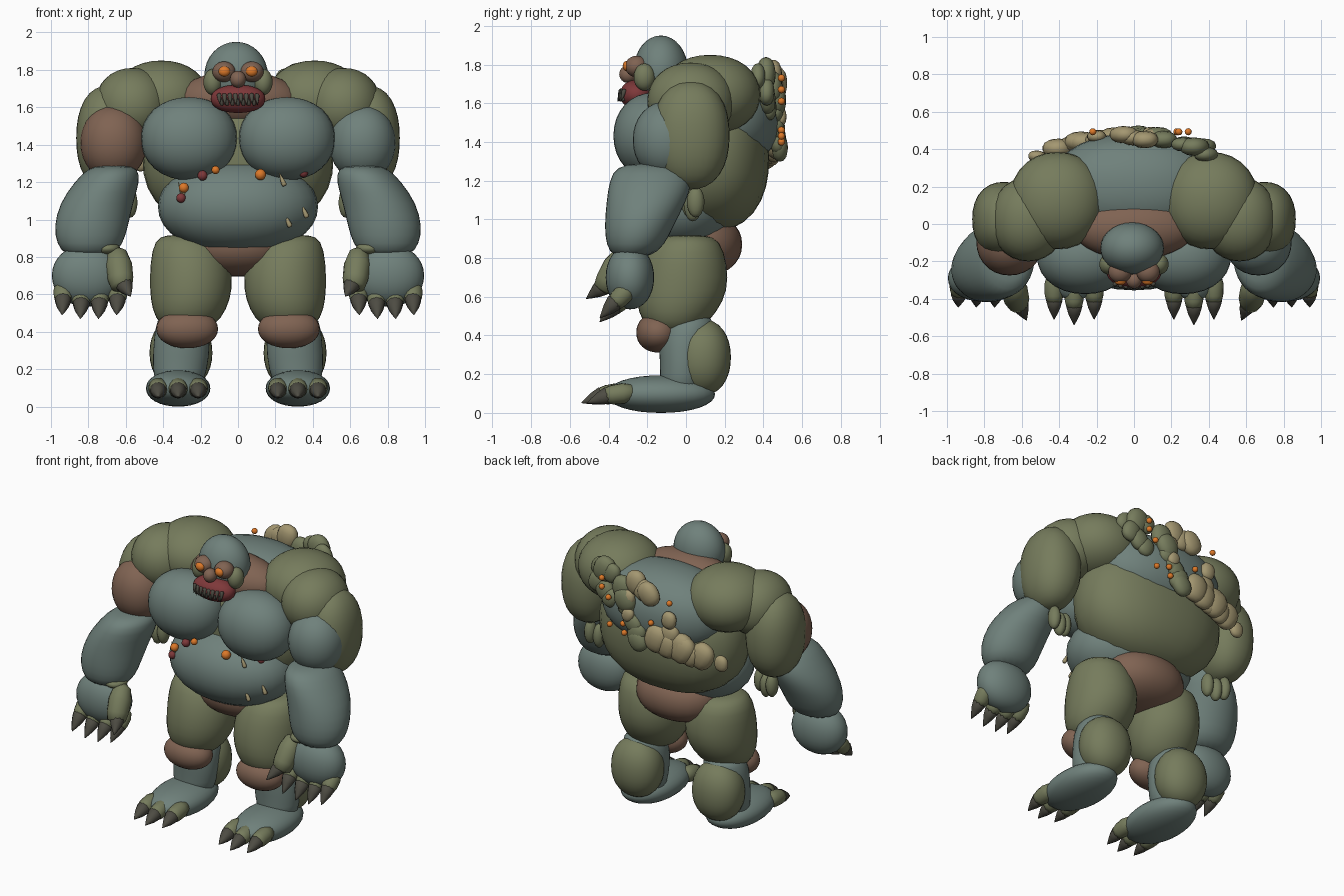
import bpy, bmesh, math, random
from mathutils import Vector, Euler

random.seed(4)
cube = bpy.data.objects.get("Cube")
if cube:
    bpy.data.objects.remove(cube, do_unlink=True)


def material(name, r, g, b):
    m = bpy.data.materials.new(name)
    m.use_nodes = True
    m.diffuse_color = (r, g, b, 1)
    m.node_tree.nodes["Principled BSDF"].inputs["Base Color"].default_value = (r, g, b, 1)
    return m


GREY = material("grey_skin", .16, .22, .2)
OLIVE = material("olive_hide", .18, .2, .108)
BROWN = material("brown_flesh", .215, .125, .085)
RED = material("dark_red", .21, .04, .042)
ORANGE = material("orange_glow", .72, .19, .022)
TAN = material("tan_growth", .37, .31, .165)
CLAW = material("dark_claw", .075, .072, .056)


def finish(name, bm, mat):
    mesh = bpy.data.meshes.new(name)
    bmesh.ops.recalc_face_normals(bm, faces=bm.faces)
    bm.to_mesh(mesh)
    bm.free()
    mesh.materials.append(mat)
    for p in mesh.polygons:
        p.use_smooth = True
    ob = bpy.data.objects.new(name, mesh)
    bpy.context.collection.objects.link(ob)
    return ob


def blob(name, loc, rad, mat, power=2, rot=(0, 0, 0), seg=28):
    """Ellipsoid; a power above 2 makes it boxier."""
    bm = bmesh.new()
    bmesh.ops.create_uvsphere(bm, u_segments=seg, v_segments=seg // 2 + 2, radius=1)
    turn = Euler(rot)
    for v in bm.verts:
        k = sum(abs(c) ** power for c in v.co) ** (-1 / power)
        p = Vector(c * k * r for c, r in zip(v.co, rad))
        p.rotate(turn)
        v.co = p + Vector(loc)
    return finish(name, bm, mat)


def skin(name, loops, mat, smooth=0):
    """Bridge loops of points into a closed body."""
    bm = bmesh.new()
    rows = [[bm.verts.new(p) for p in loop] for loop in loops]
    n = len(rows[0])
    for a, b in zip(rows, rows[1:]):
        for i in range(n):
            bm.faces.new((a[i], a[(i + 1) % n], b[(i + 1) % n], b[i]))
    bm.faces.new(rows[0])
    bm.faces.new(rows[-1])
    ob = finish(name, bm, mat)
    if smooth:
        mod = ob.modifiers.new("Smooth", "SUBSURF")
        mod.levels = mod.render_levels = smooth


def circle(n):
    return [(math.cos(math.tau * i / n), math.sin(math.tau * i / n)) for i in range(n)]


def limb(name, s, rings, mat):
    """Horizontal ellipses (x, y, z, rx, ry) joined into a limb on side s."""
    skin(name, [[(s * x + rx * c, y + ry * d, z) for c, d in circle(18)]
                for x, y, z, rx, ry in rings], mat, 1)


def spindle(name, a, b, profile, mat, n=10):
    """Round body turned about the line from a to b."""
    a, b = Vector(a), Vector(b)
    d = (b - a).normalized()
    u = d.orthogonal().normalized()
    w = d.cross(u)
    skin(name, [[a.lerp(b, t) + (u * c + w * s) * r for c, s in circle(n)]
                for t, r in profile], mat)


def claw(name, a, b, r, mat=CLAW):
    spindle(name, a, b, [(0, r * .75), (.15, r), (.5, r * .72), (.8, r * .33), (1, r * .04)], mat)


def digit(name, a, b, r):
    spindle(name, a, b, [(0, r * .3), (.1, r * .75), (.4, r), (.75, r * .95), (.95, r * .8), (1, r * .4)], OLIVE, 14)


# Torso
blob("ribcage", (0, .12, 1.32), (.51, .31, .385), OLIVE, 2.3)
blob("upper_back", (0, .2, 1.52), (.445, .285, .265), GREY, 2.2)
blob("belly", (0, -.05, 1.068), (.428, .305, .25), GREY, 2.1)
blob("pelvis", (0, .04, .87), (.29, .25, .175), BROWN, 2.2)
blob("neck", (0, -.02, 1.64), (.33, .17, .155), BROWN)

# Head and face
blob("head", (-.01, -.13, 1.77), (.17, .14, .18), GREY)
blob("nose", (0, -.3, 1.75), (.042, .045, .045), BROWN)
blob("mouth", (0, -.255, 1.645), (.146, .085, .075), RED, 2.2)
for i in range(8):
    x = (i - 3.5) * .029
    y = -.333 + x * x * 1.6
    claw(f"tooth_{i}", (x, y, 1.672), (x + .003, y - .02, 1.618 - .008 * (i % 2)), .013)
for i in range(7):
    x = (i - 3) * .029
    y = -.333 + x * x * 1.6
    claw(f"lower_tooth_{i}", (x, y, 1.612), (x, y - .016, 1.652), .011)

for s, side in ((1, "left"), (-1, "right")):
    blob(side + "_eye_socket", (s * .075, -.255, 1.79), (.062, .06, .055), BROWN)
    blob(side + "_eye", (s * .073, -.305, 1.792), (.031, .022, .027), ORANGE)
    blob(side + "_cheek", (s * .135, -.215, 1.735), (.05, .055, .07), OLIVE)

    # Chest and shoulders
    blob(side + "_pectoral", (s * .262, -.17, 1.432), (.257, .205, .222), GREY, 2.1)
    blob(side + "_trapezius", (s * .41, .125, 1.645), (.255, .26, .205), OLIVE, 2.1)
    blob(side + "_deltoid", (s * .565, .025, 1.61), (.2, .225, .2), OLIVE, 2.1)

    # Arms
    blob(side + "_triceps", (s * .695, .025, 1.435), (.17, .2, .28), OLIVE, 2.25)
    blob(side + "_biceps", (s * .665, -.095, 1.41), (.178, .18, .2), GREY if s > 0 else BROWN, 2.1)
    limb(side + "_forearm", s, [(.665, -.17, 1.29, .06, .08), (.668, -.175, 1.275, .14, .19),
                                (.7, -.18, 1.2, .177, .22), (.757, -.205, 1.09, .2, .21),
                                (.787, -.245, .96, .202, .18), (.792, -.26, .87, .18, .155),
                                (.795, -.28, .8, .13, .1)], GREY)
    for i in range(3):
        blob(f"{side}_elbow_lump_{i}", (s * (.575 + i * .055), .02 + .015 * i, 1.09 - .02 * (i % 2)),
             (.038, .045, .08), OLIVE, seg=14)
    blob(side + "_wrist_pad", (s * .7, -.31, .845), (.07, .08, .035), OLIVE, seg=16)

    # Hands
    blob(side + "_hand", (s * .805, -.29, .7), (.19, .125, .165), GREY, 2.1)
    for i in range(4):
        x = .935 - i * .097
        z = .02 * (i in (1, 2))
        digit(f"{side}_finger_{i}", (s * x, -.28, .66 - z), (s * x, -.375, .56 - z), .052)
        claw(f"{side}_finger_claw_{i}", (s * x, -.355, .585 - z), (s * (x + .005), -.445, .49 - z), .046)
    digit(side + "_thumb", (s * .65, -.31, .84), (s * .62, -.43, .63), .072)
    claw(side + "_thumb_claw", (s * .62, -.405, .67), (s * .575, -.515, .59), .05)

    # Legs
    limb(side + "_thigh", s, [(.28, 0, .92, .1, .1), (.27, 0, .895, .18, .18), (.252, -.01, .77, .222, .228),
                              (.25, -.02, .63, .226, .242), (.26, -.045, .52, .205, .208),
                              (.27, -.06, .43, .15, .14), (.27, -.06, .4, .06, .06)], OLIVE)
    blob(side + "_knee", (s * .272, -.145, .415), (.165, .112, .103), BROWN, 2.1)
    limb(side + "_shin", s, [(.3, .02, .51, .08, .08), (.3, .015, .47, .14, .15),
                             (.3, -.015, .34, .155, .13), (.31, -.015, .2, .15, .115),
                             (.32, -.03, .07, .12, .12)], GREY)
    blob(side + "_calf", (s * .305, .085, .287), (.168, .147, .197), OLIVE, 2.15)

    # Feet
    blob(side + "_foot", (s * .32, -.13, .097), (.172, .28, .097), GREY, 2.1)
    for i in range(3):
        x = .32 + (i - 1) * .107
        y = -.03 * (i == 1)
        digit(f"{side}_toe_{i}", (s * x, -.26 + y, .11), (s * x, -.42 + y, .088), .053)
        claw(f"{side}_toe_claw_{i}", (s * x, -.39 + y, .095), (s * x, -.51 + y, .052), .045)


# Growths on the back, strung along short paths
def growths(name, a, b, count, size, spread, mat):
    for i in range(count):
        p = Vector(a).lerp(Vector(b), i / max(count - 1, 1))
        p += Vector((random.uniform(-spread, spread), random.uniform(-.01, .01), random.uniform(-spread, spread)))
        r = size * random.uniform(.8, 1.2)
        blob(f"{name}_{i}", p, (r, r * .65, r * 1.15), mat, 2.3, (0, random.uniform(-.7, .7), 0), 14)


growths("olive_growth_top", (.39, .38, 1.74), (.26, .43, 1.75), 3, .068, .01, OLIVE)
growths("olive_growth_outer", (.36, .41, 1.65), (.28, .43, 1.57), 3, .055, .015, OLIVE)
growths("olive_growth_mid", (.16, .46, 1.66), (.03, .48, 1.38), 7, .062, .025, OLIVE)
growths("tan_growth_top", (.07, .46, 1.75), (-.06, .47, 1.69), 3, .064, .015, TAN)
growths("tan_growth_mid", (.12, .48, 1.62), (.08, .49, 1.52), 2, .045, .015, TAN)
growths("tan_growth_low", (-.1, .47, 1.42), (-.38, .41, 1.37), 9, .07, .045, TAN)
growths("tan_growth_side", (-.2, .46, 1.56), (-.52, .36, 1.31), 2, .042, 0, TAN)

# Glowing sores on the back
for i, (x, z) in enumerate([(.29, 1.73), (.29, 1.67), (.24, 1.61), (-.07, 1.66), (-.22, 1.69),
                            (.23, 1.43), (.13, 1.46), (.12, 1.4), (-.08, 1.52)]):
    blob(f"back_sore_{i}", (x, .493, z), (.019, .019, .019), ORANGE, seg=12)

# Sores and splinters on the belly
for i, (x, y, z, r, mat) in enumerate([(-.29, -.27, 1.17, .027, ORANGE), (-.12, -.3, 1.265, .022, ORANGE),
                                       (.12, -.3, 1.24, .03, ORANGE), (-.19, -.29, 1.235, .027, RED),
                                       (.35, -.25, 1.25, .025, RED), (-.305, -.27, 1.115, .026, RED)]):
    blob(f"belly_sore_{i}", (x, y, z), (r, r, r), mat, seg=14)
for i, (x, y, z) in enumerate([(-.3, -.26, 1.13), (.24, -.28, 1.18), (.36, -.23, 1.01), (.27, -.28, .96)]):
    claw(f"belly_splinter_{i}", (x + .01, y, z), (x - .02, y, z + .07), .014, TAN)
